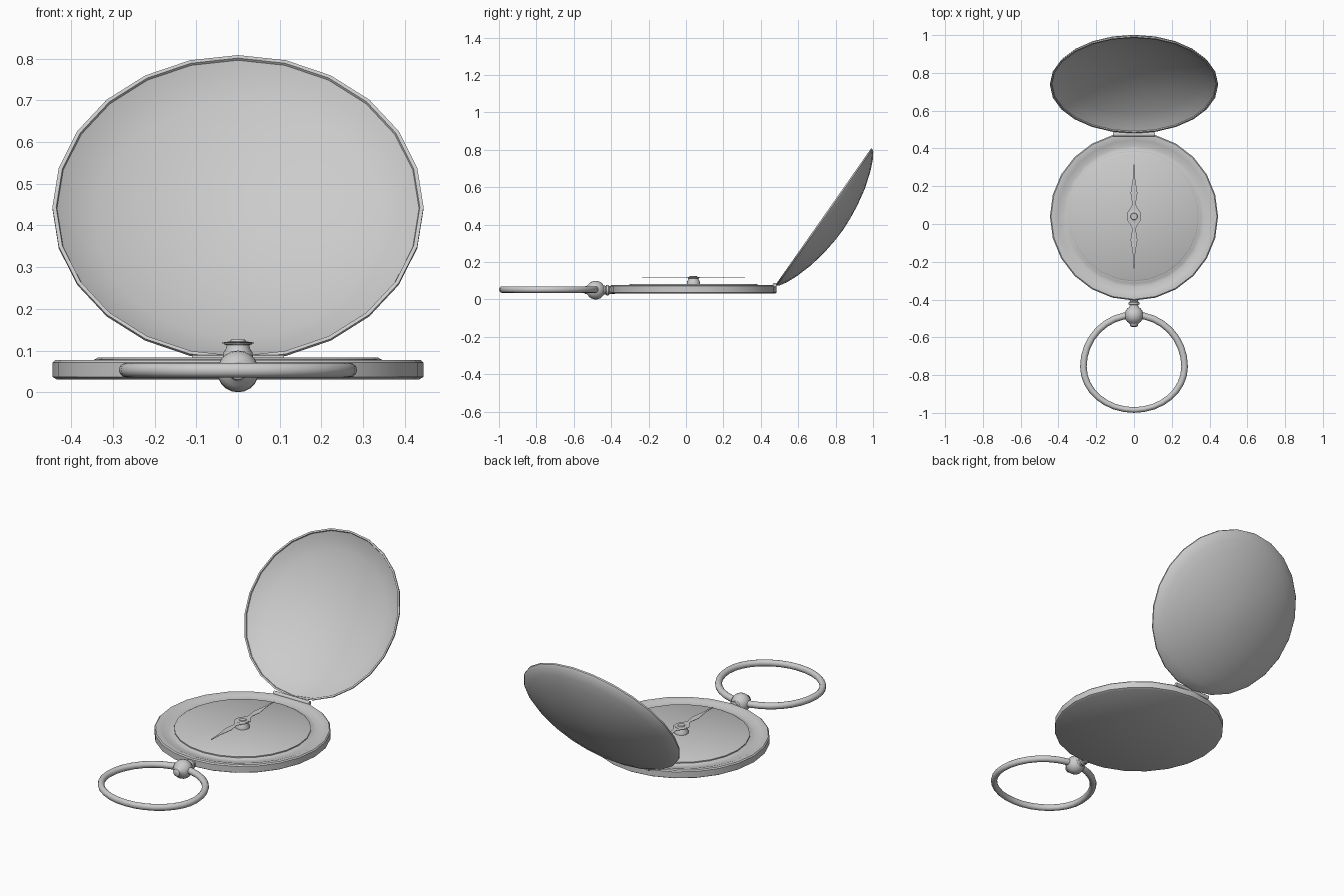
import bpy, math
from math import sin, cos, pi

if "Cube" in bpy.data.objects:
    bpy.data.objects.remove(bpy.data.objects["Cube"])


def make(name, verts, faces, loc=(0, 0, 0), tilt=0, angle=35):
    me = bpy.data.meshes.new(name)
    me.from_pydata(verts, [], faces)
    ob = bpy.data.objects.new(name, me)
    bpy.context.collection.objects.link(ob)
    ob.location = loc
    ob.rotation_euler.x = math.radians(tilt)
    smooth(ob, angle)
    return ob


def smooth(ob, angle=35):
    bpy.ops.object.select_all(action='DESELECT')
    bpy.context.view_layer.objects.active = ob
    ob.select_set(True)
    bpy.ops.object.mode_set(mode='EDIT')
    bpy.ops.mesh.select_all(action='SELECT')
    bpy.ops.mesh.normals_make_consistent(inside=False)
    bpy.ops.object.mode_set(mode='OBJECT')
    bpy.ops.object.shade_smooth_by_angle(angle=math.radians(angle))


def lathe(name, profile, n=24, **kw):
    """Revolve (radius, height) points around z; radius 0 closes at a pole."""
    verts, faces, rings = [], [], []
    for r, z in profile:
        start = len(verts)
        if r == 0:
            verts.append((0, 0, z))
            rings.append([start] * n)
        else:
            verts += [(r * cos(2 * pi * i / n), r * sin(2 * pi * i / n), z) for i in range(n)]
            rings.append(list(range(start, start + n)))
    for a, b in zip(rings, rings[1:]):
        for i in range(n):
            j = (i + 1) % n
            faces.append(list(dict.fromkeys((a[i], a[j], b[j], b[i]))))
    return make(name, verts, faces, **kw)


CY = 0.04  # body centre along y

# Case body with rounded edge and grooved bezel
lathe("case_body", [(0, 0.031), (0.435, 0.031), (0.445, 0.037), (0.445, 0.071),
                    (0.439, 0.077), (0.418, 0.077), (0.405, 0.072), (0.375, 0.067),
                    (0.358, 0.067), (0.35, 0.072), (0.345, 0.072), (0, 0.072)],
      loc=(0, CY, 0))

# Raised dial plate
lathe("dial", [(0, 0.06), (0.345, 0.06), (0.345, 0.078), (0.336, 0.083), (0, 0.083)],
      loc=(0, CY, 0))

# Pivot post and cap
lathe("pivot_post", [(0, 0.08), (0.036, 0.08), (0.035, 0.095), (0.029, 0.104), (0.027, 0.113),
                     (0.033, 0.115), (0.033, 0.12), (0.019, 0.122), (0.017, 0.126), (0, 0.126)],
      n=16, loc=(0, CY, 0))

# Flat compass needle, mirrored in both directions
half = [(0.003, 0.275), (0.006, 0.2), (0.018, 0.125), (0.009, 0.065), (0.02, 0.042), (0.038, 0.018)]
right = half + [(x, -y) for x, y in reversed(half)]
outline = right + [(-x, y) for x, y in reversed(right)]
N = len(outline)
verts = [(x, y, z) for z in (0.117, 0.119) for x, y in outline]
faces = [list(range(N)), list(range(N, 2 * N))]
faces += [(i, (i + 1) % N, (i + 1) % N + N, i + N) for i in range(N)]
make("needle", verts, faces, loc=(0, CY, 0))

# Domed lid: thin shell, tilted open
outer = [(0.445, 0), (0.445, -0.008), (0.436, -0.02), (0.40, -0.042), (0.345, -0.066),
         (0.25, -0.096), (0.15, -0.115), (0.07, -0.124), (0, -0.127)]
inner = [(0, -0.113), (0.07, -0.11), (0.15, -0.102), (0.25, -0.083), (0.345, -0.053),
         (0.40, -0.029), (0.434, -0.006), (0.436, 0), (0.445, 0)]
lathe("lid", outer + inner, loc=(0, 0.735, 0.444), tilt=55)

# Hinge barrel between case and lid
bpy.ops.mesh.primitive_cylinder_add(vertices=12, radius=0.011, depth=0.22,
                                    location=(0, 0.474, 0.078), rotation=(0, pi / 2, 0))
hinge = bpy.context.object
hinge.name = "hinge"
smooth(hinge)

# Stem with collar, ball and end nub along -y
ball = [(0.05 * sin(a), 0.483 - 0.05 * cos(a)) for a in [pi * k / 12 for k in range(2, 11)]]
lathe("stem_ball", [(0, 0.38), (0.022, 0.38), (0.022, 0.41), (0.028, 0.415), (0.028, 0.425),
                    (0.022, 0.43)] + ball + [(0.022, 0.53), (0.02, 0.54), (0.012, 0.545), (0, 0.545)],
      n=20, loc=(0, 0, 0.05), tilt=90)

# Carrying ring, slightly egg-shaped
bpy.ops.mesh.primitive_torus_add(major_segments=32, minor_segments=12,
                                 major_radius=0.268, minor_radius=0.0175,
                                 location=(0, -0.755, 0.053))
ring = bpy.context.object
ring.name = "carrying_ring"
for v in ring.data.vertices:
    v.co.y *= 1.02 if v.co.y > 0 else 0.857
smooth(ring, 60)
